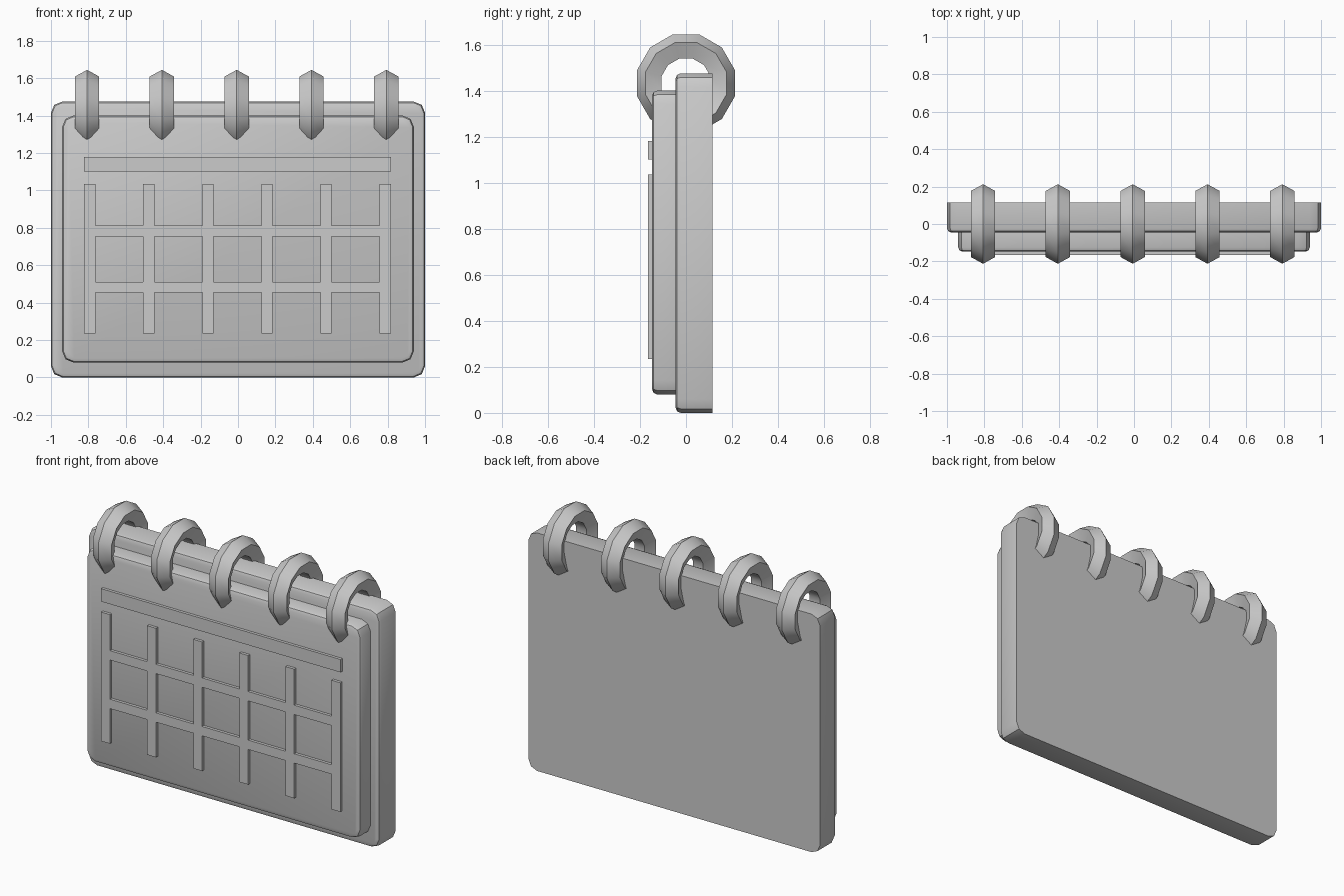
import bpy, bmesh
from math import cos, sin, pi, radians

cube = bpy.data.objects.get("Cube")
if cube:
    bpy.data.objects.remove(cube, do_unlink=True)

grey = bpy.data.materials.new("plain grey")
grey.use_nodes = True
COLOUR = (0.6, 0.6, 0.6, 1)
grey.diffuse_color = COLOUR
grey.node_tree.nodes["Principled BSDF"].inputs["Base Color"].default_value = COLOUR


def finish(name, bm, smooth=False):
    bmesh.ops.recalc_face_normals(bm, faces=bm.faces)
    mesh = bpy.data.meshes.new(name)
    bm.to_mesh(mesh)
    bm.free()
    mesh.materials.append(grey)
    obj = bpy.data.objects.new(name, mesh)
    bpy.context.collection.objects.link(obj)
    if smooth:
        bpy.ops.object.select_all(action="DESELECT")
        obj.select_set(True)
        bpy.context.view_layer.objects.active = obj
        bpy.ops.object.shade_smooth_by_angle(angle=radians(35))
    return obj


def add_box(bm, x0, x1, y0, y1, z0, z1):
    verts = bmesh.ops.create_cube(bm, size=1)["verts"]
    for v in verts:
        v.co.x = x1 if v.co.x > 0 else x0
        v.co.y = y1 if v.co.y > 0 else y0
        v.co.z = z1 if v.co.z > 0 else z0


def panel(name, half, y0, y1, z0, z1):
    """Slab with rounded corners and a softened front rim."""
    bm = bmesh.new()
    add_box(bm, -half, half, y0, y1, z0, z1)
    corners = [e for e in bm.edges
               if abs(e.verts[0].co.y - e.verts[1].co.y) > 0.01]
    bmesh.ops.bevel(bm, geom=corners, offset=0.06, segments=2,
                    profile=0.5, affect="EDGES")
    rim = [e for e in bm.edges if all(v.co.y < y0 + 0.001 for v in e.verts)]
    bmesh.ops.bevel(bm, geom=rim, offset=0.022, segments=2,
                    profile=0.5, affect="EDGES")
    return finish(name, bm, smooth=True)


# Backing board and the page block in front of it
panel("backing_board", 1.0, -0.045, 0.115, 0, 1.475)
panel("page_block", 0.94, -0.147, -0.04, 0.08, 1.4)

# Raised title bar
FRONT, BACK = -0.165, -0.14
bm = bmesh.new()
add_box(bm, -0.824, 0.818, FRONT, BACK, 1.1, 1.18)
finish("title_bar", bm)

# Raised day grid: uprights joined by short crossbars
uprights = [-0.793 + i * 0.316 for i in range(6)]
bm = bmesh.new()
for x in uprights:
    add_box(bm, x - 0.03, x + 0.03, FRONT, BACK, 0.235, 1.035)
for left, right in zip(uprights, uprights[1:]):
    for z in (0.482, 0.783):
        add_box(bm, left + 0.03, right - 0.03, FRONT, BACK, z - 0.029, z + 0.029)
finish("day_grid", bm)

# Binding rings: ridged section swept round twelve sides
SECTION = [(0, 0.22), (0.065, 0.183), (0.035, 0.111),
           (-0.035, 0.111), (-0.065, 0.183)]
SIDES = 12
for i in range(5):
    bm = bmesh.new()
    loops = []
    for s in range(SIDES):
        a = 2 * pi * (s + 0.5) / SIDES
        loops.append([bm.verts.new((-0.807 + 0.4 * i + x, r * cos(a), 1.432 + r * sin(a)))
                      for x, r in SECTION])
    for s in range(SIDES):
        here, there = loops[s], loops[(s + 1) % SIDES]
        for k in range(len(SECTION)):
            n = (k + 1) % len(SECTION)
            bm.faces.new((here[k], here[n], there[n], there[k]))
    finish(f"binding_ring_{i + 1}", bm, smooth=True)
